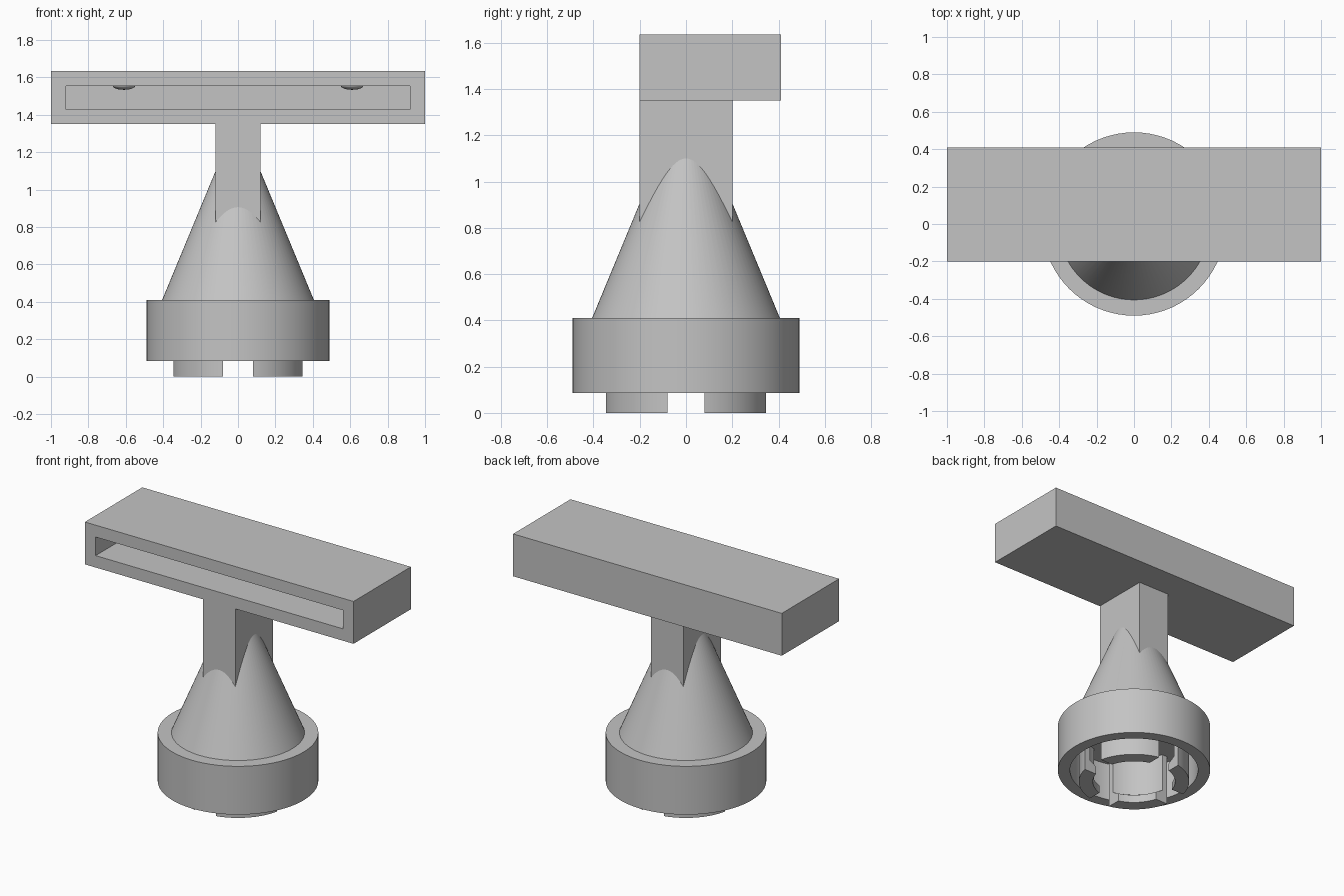
import bpy, bmesh, math
from mathutils import Vector, Matrix

cube = bpy.data.objects.get("Cube")
if cube:
    bpy.data.objects.remove(cube, do_unlink=True)

grey = bpy.data.materials.new("plain grey")
grey.use_nodes = True
grey.diffuse_color = (0.55, 0.55, 0.55, 1)
grey.node_tree.nodes["Principled BSDF"].inputs["Base Color"].default_value = grey.diffuse_color


def finish(name, bm, smooth=False):
    bmesh.ops.remove_doubles(bm, verts=bm.verts[:], dist=1e-5)
    bmesh.ops.recalc_face_normals(bm, faces=bm.faces[:])
    mesh = bpy.data.meshes.new(name)
    bm.to_mesh(mesh)
    bm.free()
    mesh.materials.append(grey)
    obj = bpy.data.objects.new(name, mesh)
    bpy.context.collection.objects.link(obj)
    if smooth:
        bpy.ops.object.select_all(action='DESELECT')
        obj.select_set(True)
        bpy.context.view_layer.objects.active = obj
        bpy.ops.object.shade_smooth_by_angle(angle=math.radians(30))
    return obj


def box_bm(low, high):
    low, high = Vector(low), Vector(high)
    bm = bmesh.new()
    bmesh.ops.create_cube(bm, size=1, matrix=Matrix.Translation((low + high) / 2)
                          @ Matrix.Diagonal((*(high - low), 1)))
    return bm


def lathe(name, profile, steps=72):
    """Turn a closed (radius, height) profile about the z axis."""
    bm = bmesh.new()
    verts = [bm.verts.new((r, 0, z)) for r, z in profile]
    edges = [bm.edges.new((verts[i - 1], v)) for i, v in enumerate(verts)
             if profile[i - 1][0] or profile[i][0]]
    bmesh.ops.spin(bm, geom=verts + edges, cent=(0, 0, 0), axis=(0, 0, 1),
                   angle=math.tau, steps=steps, use_merge=True)
    return finish(name, bm, True)


def prong(name, profile, turn, half_gap=0.08, steps=16):
    """Quarter arc of a profile, with ends parallel to the slots beside it."""
    bm = bmesh.new()
    rings = []
    for i in range(steps + 1):
        ring = []
        for r, z in profile:
            start = math.asin(half_gap / r)
            a = start + (math.pi / 2 - 2 * start) * i / steps + turn
            ring.append(bm.verts.new((r * math.cos(a), r * math.sin(a), z)))
        rings.append(ring)
    for a, b in zip(rings, rings[1:]):
        for k in range(len(profile)):
            bm.faces.new((a[k - 1], a[k], b[k], b[k - 1]))
    bm.faces.new(rings[0])
    bm.faces.new(rings[-1])
    return finish(name, bm, True)


# Top holder: a box with a deep slot in its front
bm = box_bm((-1, -0.2, 1.35), (1, 0.41, 1.635))
bm.normal_update()
front = min(bm.faces, key=lambda f: f.calc_center_median().y)
bmesh.ops.inset_region(bm, faces=[front], thickness=0.08, use_even_offset=True)
pushed = bmesh.ops.extrude_discrete_faces(bm, faces=[front])["faces"]
bmesh.ops.translate(bm, verts=pushed[0].verts[:], vec=(0, 0.53, 0))
finish("slotted_holder", bm)

# Small domes on the slot ceiling
for side, x in (("right", -0.61), ("left", 0.61)):
    bm = bmesh.new()
    bmesh.ops.create_uvsphere(bm, u_segments=24, v_segments=12, radius=0.06,
                              matrix=Matrix.Translation((x, 0.1, 1.555))
                              @ Matrix.Diagonal((1, 1, 0.35, 1)))
    finish(side + "_dome", bm, True)

# Post, cone and hollow cap
finish("post", box_bm((-0.12, -0.2, 0.7), (0.12, 0.2, 1.36)))
lathe("cone", [(0, 0.4), (0.41, 0.4), (0.037, 1.3), (0, 1.3)])
lathe("cap", [(0, 0.35), (0.412, 0.35), (0.412, 0.085),
              (0.49, 0.085), (0.49, 0.41), (0, 0.41)])

# Four hooked prongs under the cap
hook = [(0.265, 0), (0.355, 0), (0.355, 0.36), (0.315, 0.36),
        (0.315, 0.085), (0.265, 0.055)]
for n, corner in enumerate(("back_left", "back_right", "front_right", "front_left")):
    prong(corner + "_prong", hook, n * math.pi / 2)
